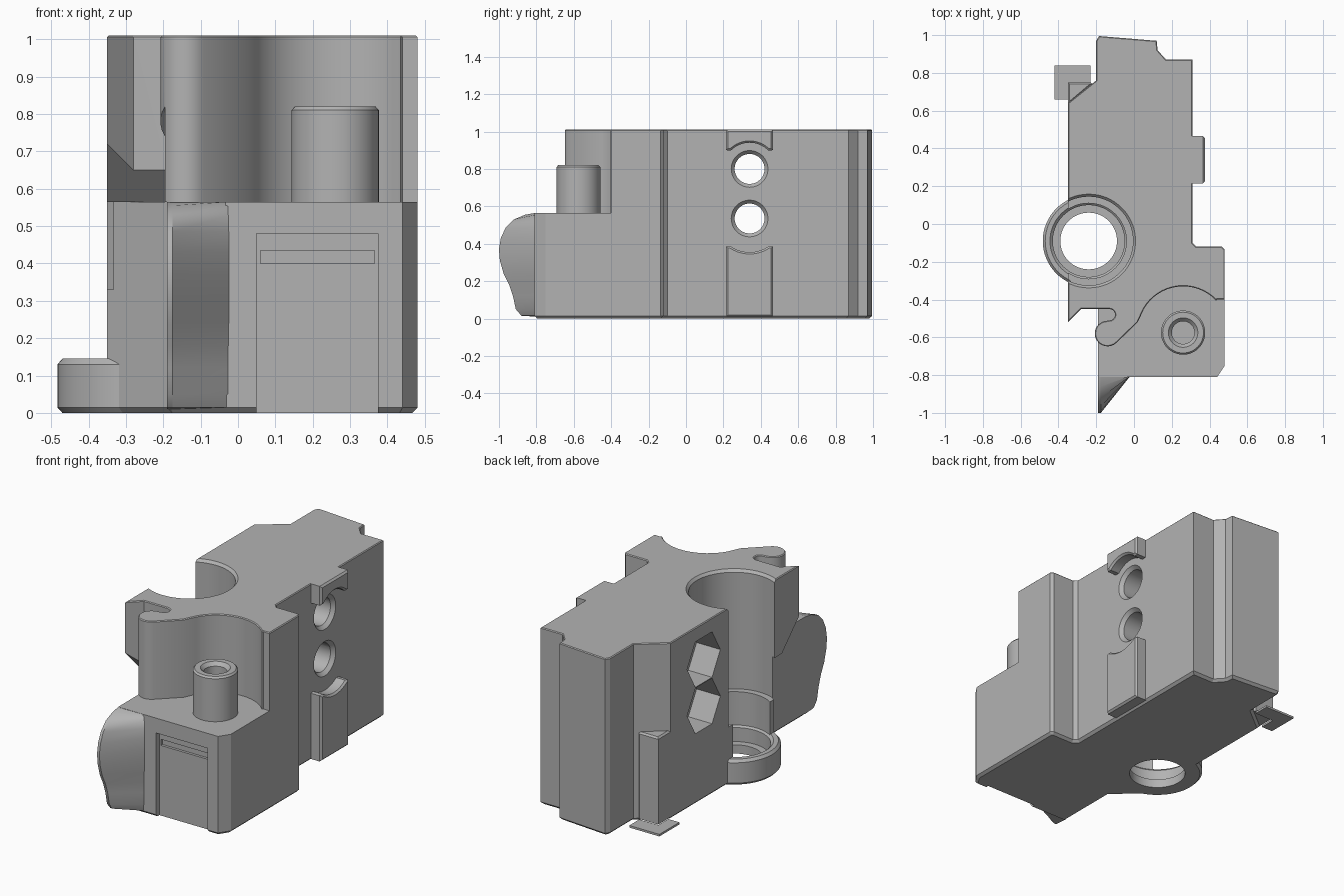
import bpy, bmesh
from math import sin, cos, radians, pi
from mathutils import Vector

if "Cube" in bpy.data.objects:
    bpy.data.objects.remove(bpy.data.objects["Cube"])

GREY = (0.45, 0.45, 0.45, 1)
mat = bpy.data.materials.new("plain grey")
mat.use_nodes = True
mat.diffuse_color = GREY
mat.node_tree.nodes["Principled BSDF"].inputs["Base Color"].default_value = GREY

AXES = {"x": lambda p, q, h: (h, p, q),
        "y": lambda p, q, h: (p, h, q),
        "z": lambda p, q, h: (p, q, h)}


def finish(name, bm):
    bmesh.ops.remove_doubles(bm, verts=bm.verts, dist=1e-5)
    bmesh.ops.recalc_face_normals(bm, faces=bm.faces)
    me = bpy.data.meshes.new(name)
    bm.to_mesh(me)
    bm.free()
    me.materials.append(mat)
    ob = bpy.data.objects.new(name, me)
    bpy.context.collection.objects.link(ob)
    return ob


def prism(name, pts, a, b, axis="z", chamfer_a=0, chamfer_b=0):
    """Extrude a profile along an axis, with optional chamfers on either end."""
    bm = bmesh.new()
    place = AXES[axis]
    ends = [bm.faces.new([bm.verts.new(place(p, q, h)) for p, q in pts]) for h in (a, b)]
    n = len(pts)
    lo, hi = [list(f.verts) for f in ends]
    for i in range(n):
        j = (i + 1) % n
        bm.faces.new((lo[i], lo[j], hi[j], hi[i]))
    bmesh.ops.recalc_face_normals(bm, faces=bm.faces)
    for face, width in zip(ends, (chamfer_a, chamfer_b)):
        if width:
            bmesh.ops.bevel(bm, geom=list(face.edges), offset=width, segments=1,
                            affect="EDGES", clamp_overlap=True)
    return finish(name, bm)


def lathe(name, profile, centre, axis="z", steps=64, closed=False):
    """Revolve (radius, height) points about an axis through centre."""
    bm = bmesh.new()
    rings = []
    for k in range(steps):
        t = 2 * pi * k / steps
        rings.append([bm.verts.new(Vector(AXES[axis](r * cos(t), r * sin(t), h)) + Vector(centre))
                      for r, h in profile])
    m = len(profile)
    for k in range(steps):
        u, v = rings[k], rings[(k + 1) % steps]
        for i in range(m if closed else m - 1):
            j = (i + 1) % m
            bm.faces.new((u[i], u[j], v[j], v[i]))
    return finish(name, bm)


def arc(cx, cy, r, a0, a1, n=16):
    return [(cx + r * cos(radians(a0 + (a1 - a0) * i / n)),
             cy + r * sin(radians(a0 + (a1 - a0) * i / n))) for i in range(n + 1)]


def box(x0, x1, y0, y1):
    return [(x0, y0), (x1, y0), (x1, y1), (x0, y1)]


SHELF, TOP = 0.565, 1.01

# Main body: shared back outline, different front for the lower and upper storeys
back = [(-.35, .64), (-.2, .76), (-.2, .97), (-.185, .995), (.12, .97), (.125, .92), (.17, .87),
        (.31, .87), (.31, -.1), (.33, -.12), (.465, -.12), (.48, -.135)]
lower_front = [(.48, -.75), (.44, -.81), (-.18, -.81), (-.19, -.8), (-.19, -.44), (-.35, -.29)]
upper_front = ([(.48, -.4), (.44, -.4)] + arc(.26, -.57, .24, 43, 150) + [(.02, -.52)]
               + arc(-.14, -.58, .068, -45, -270) + arc(-.13, -.48, .03, -90, 90, 8)
               + [(-.28, -.45), (-.35, -.52)])
lower = prism("lower_body", back + lower_front, 0, SHELF, chamfer_a=.014)
upper = prism("upper_body", back + upper_front, SHELF, TOP, chamfer_b=.014)

# Cutters: stepped bore, cross holes, nut pockets, front recess, sloped hook underside
BORE = (-.24, -.09, 0)
cutters = [lathe("bore_cutter", [(0, -.1), (.15, -.1), (.15, .05), (.2, .05), (.2, .33),
                                 (.235, .33), (.235, .995), (.25, 1.012), (.25, 1.1), (0, 1.1)], BORE)]
HOLE_Y, HOLE_Z = .34, (.535, .8)
for z in HOLE_Z:
    cutters.append(lathe("cross_hole_cutter", [(0, -.6), (.08, -.6), (.08, .29), (.1, .312),
                                               (.1, .6), (0, .6)], (0, HOLE_Y, z), "x", 48))
    cutters.append(prism("nut_pocket_cutter", arc(HOLE_Y, z, .15, 0, 300, 5), -.6, -.2, "x"))
cutters.append(prism("front_recess_cutter", box(.05, .375, -.1, .48), -.9, -.78, "y"))
cutters.append(prism("latch_groove_cutter", box(.06, .365, .4, .435), -.9, -.765, "y"))
cutters.append(prism("hook_slope_cutter", [(-.365, .5), (-.365, .565), (-.62, .82), (-.62, .5)],
                     -.5, -.19, "x"))

targets = {lower: cutters, upper: cutters}
for ob, cuts in targets.items():
    for c in cuts:
        if ob is lower and c.name.startswith("hook"):
            continue
        mod = ob.modifiers.new(c.name, "BOOLEAN")
        mod.operation, mod.solver, mod.object = "DIFFERENCE", "EXACT", c
bpy.context.view_layer.update()
graph = bpy.context.evaluated_depsgraph_get()
for ob in targets:
    baked = bpy.data.meshes.new_from_object(ob.evaluated_get(graph))
    ob.modifiers.clear()
    ob.data = baked
for c in cutters:
    bpy.data.objects.remove(c)

# Collar around the foot of the bore
lathe("bore_collar", [(.15, 0), (.23, 0), (.243, .014), (.243, .13), (.23, .145), (.205, .145),
                      (.19, .13), (.19, .05), (.15, .05)], BORE, closed=True)

# Hollow post on the front shelf
lathe("shelf_post", [(.117, SHELF - .02), (.117, .81), (.108, .82), (.078, .82), (.06, .8),
                     (.06, SHELF + .005), (0, SHELF + .005)], (.26, -.575, 0), steps=48)

# Guide ribs on the left side, scooped around the cross holes
prism("lower_rib", [(.465, .01), (.465, .385)] + arc(HOLE_Y, HOLE_Z[0], .18, -55, -125)
      + [(.215, .385), (.215, .01)], .3, .375, "x", chamfer_b=.01)
prism("upper_rib", [(.215, TOP), (.215, .9)] + arc(HOLE_Y, HOLE_Z[1], .14, 135, 45)
      + [(.465, .9), (.465, TOP)], .3, .375, "x", chamfer_b=.01)

# Curved fin at the front right corner, tapering back to the front face
fin = [(-.8, .01), (-.88, .015), (-.91, .05), (-.925, .12), (-.945, .18), (-.975, .24), (-.995, .31),
       (-1, .37), (-.99, .43), (-.965, .485), (-.92, .53), (-.86, .555), (-.8, SHELF)]
bm = bmesh.new()
outer = [bm.verts.new((-.19, y, z)) for y, z in fin]
rim = [bm.verts.new((-.175, y, z)) for y, z in fin]
inner = [bm.verts.new((-.02, -.805, z)) for y, z in fin]
bm.faces.new(outer)
for a, b in ((outer, rim), (rim, inner)):
    for i in range(len(fin) - 1):
        bm.faces.new((a[i], a[i + 1], b[i + 1], b[i]))
finish("corner_fin", bm)

# Corner block and thin foot plate on the right side
prism("corner_block", [(-.35, .63), (-.35, .75), (-.23, .75), (-.22, .74)], .015, .51, chamfer_b=.01)
prism("foot_plate", [(-.42, .66), (-.35, .66), (-.35, .75), (-.23, .75), (-.23, .84), (-.42, .84)],
      0, .012)

# Smooth curved walls, keep machined edges crisp
for ob in bpy.context.collection.objects:
    if ob.type == "MESH" and mat.name in ob.data.materials:
        bpy.ops.object.select_all(action="DESELECT")
        ob.select_set(True)
        bpy.context.view_layer.objects.active = ob
        bpy.ops.object.shade_smooth_by_angle(angle=radians(30))
